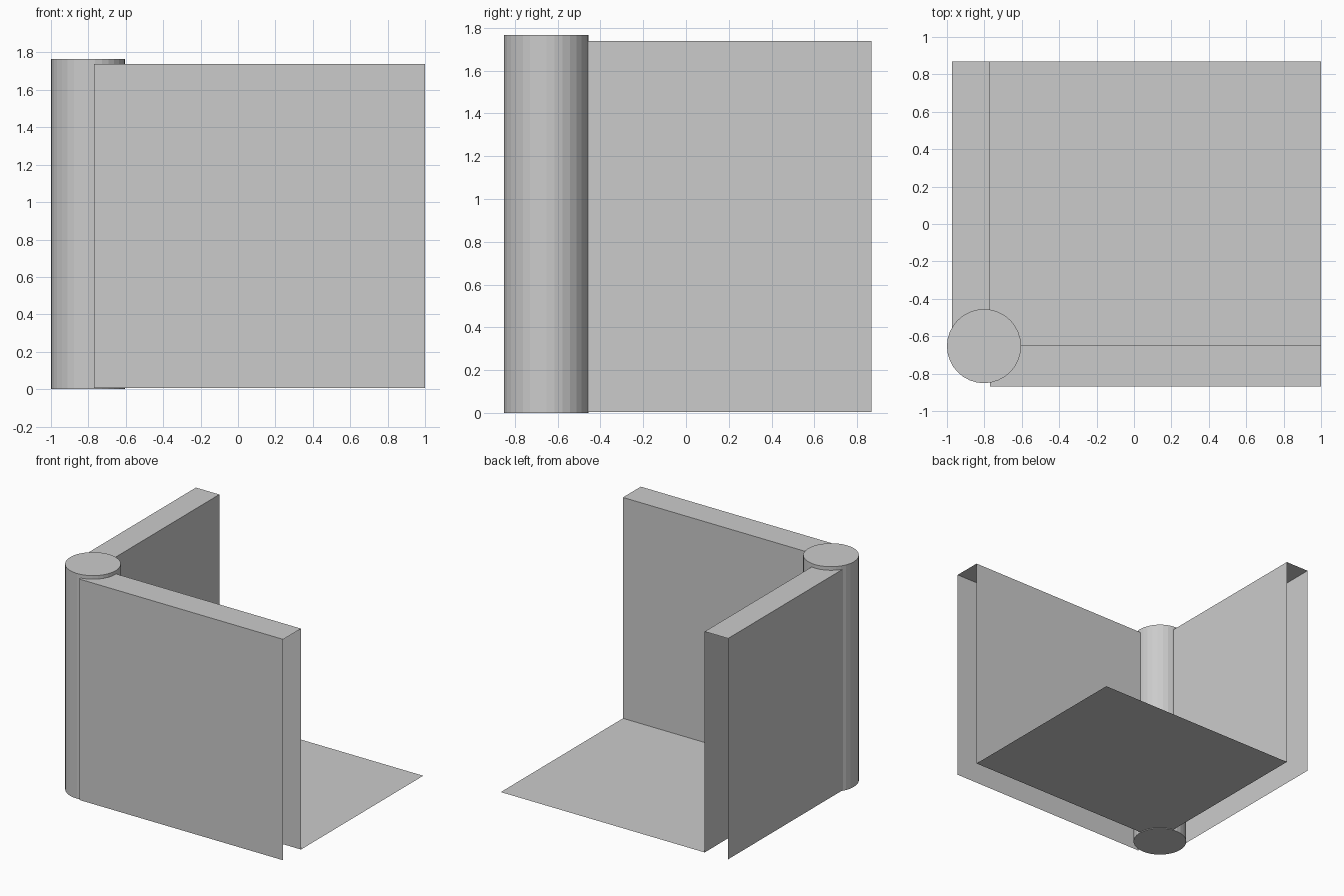
import bpy, bmesh

if "Cube" in bpy.data.objects:
    bpy.data.objects.remove(bpy.data.objects["Cube"])


def mesh_object(name, bm):
    mesh = bpy.data.meshes.new(name)
    bm.to_mesh(mesh)
    bm.free()
    obj = bpy.data.objects.new(name, mesh)
    bpy.context.collection.objects.link(obj)
    return obj


def sweep(name, profile, offset):
    """Sweep an open profile along an offset, leaving the ends open."""
    bm = bmesh.new()
    a = [bm.verts.new(p) for p in profile]
    b = [bm.verts.new([c + d for c, d in zip(p, offset)]) for p in profile]
    for i in range(len(profile) - 1):
        bm.faces.new((a[i], a[i + 1], b[i + 1], b[i]))
    return mesh_object(name, bm)


LOW, TOP = 0.005, 1.738
INX, INY = -0.77, -0.647      # inner corner of the room
OUTX, OUTY = -0.973, -0.868   # outer wall faces
ENDX, ENDY = 1.0, 0.868       # free wall ends

# Thin floor sheet
sweep("floor", [(INX, INY, LOW), (ENDX, INY, LOW)], (0, ENDY - INY, 0))

# Walls: outer face, top and inner face, open at the ends and underneath
sweep("front_wall",
      [(INX, OUTY, LOW), (INX, OUTY, TOP), (INX, INY, TOP), (INX, INY, LOW)][::-1],
      (ENDX - INX, 0, 0))
sweep("left_wall",
      [(OUTX, INY, LOW), (OUTX, INY, TOP), (INX, INY, TOP), (INX, INY, LOW)],
      (0, ENDY - INY, 0))

# Corner column
bm = bmesh.new()
bmesh.ops.create_cone(bm, cap_ends=True, segments=32,
                      radius1=0.198, radius2=0.198, depth=1.766)
bmesh.ops.translate(bm, verts=bm.verts, vec=(-0.802, -0.653, 0.883))
mesh_object("corner_column", bm)
